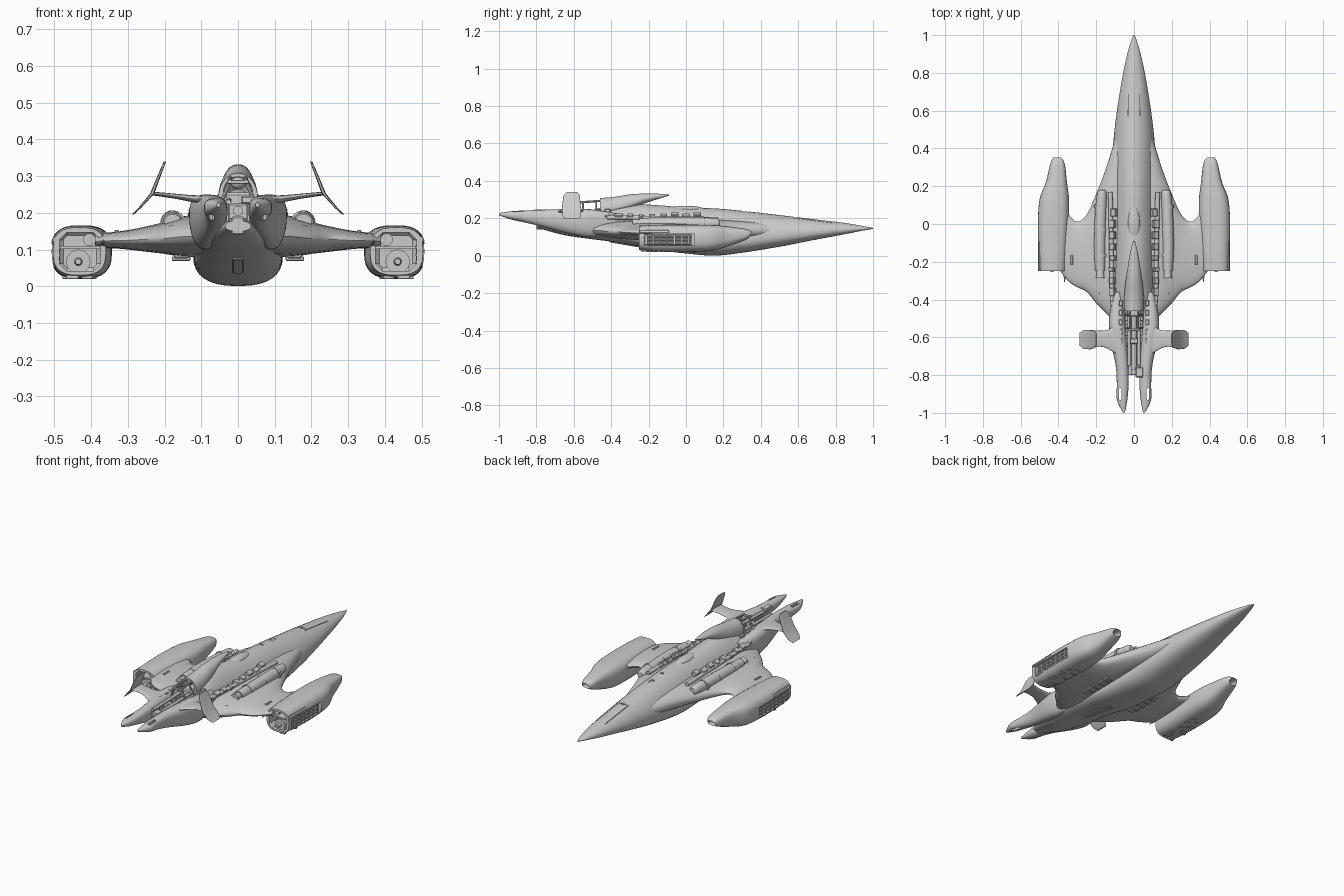
import bpy, bmesh, math, random
from mathutils import Vector, Matrix

if "Cube" in bpy.data.objects:
    bpy.data.objects.remove(bpy.data.objects["Cube"])

random.seed(4)
cutters = []


def make(name, bm, mirror=False):
    bmesh.ops.recalc_face_normals(bm, faces=bm.faces)
    me = bpy.data.meshes.new(name)
    bm.to_mesh(me)
    bm.free()
    ob = bpy.data.objects.new(name, me)
    bpy.context.collection.objects.link(ob)
    if mirror:
        ob.modifiers.new("mirror", 'MIRROR').use_mirror_merge = False
    return ob


def ring(c, half, up, dn, axis='y', eu=2.0, ed=2.0, n=32):
    """Superellipse section with separate upper and lower height."""
    pts = []
    for i in range(n):
        a = 2 * math.pi * i / n
        ca, sa = math.cos(a), math.sin(a)
        p = 2 / (eu if sa >= 0 else ed)
        u = half * math.copysign(abs(ca) ** p, ca)
        v = (up if sa >= 0 else dn) * math.copysign(abs(sa) ** p, sa)
        off = {'y': (u, 0, v), 'x': (0, u, v), 'z': (v, u, 0)}[axis]
        pts.append(Vector(c) + Vector(off))
    return pts


def smooth(st, k=5):
    """Catmull-Rom resampling of a station list."""
    out = []
    for i in range(len(st) - 1):
        a, b, c, d = st[max(i - 1, 0)], st[i], st[i + 1], st[min(i + 2, len(st) - 1)]
        for j in range(k):
            t = j / k
            out.append([0.5 * (2 * q + (r - p) * t + (2 * p - 5 * q + 4 * r - s) * t * t
                               + (3 * q - p - 3 * r + s) * t ** 3) for p, q, r, s in zip(a, b, c, d)])
    return out + [list(st[-1])]


def loft(name, rings, mirror=False):
    bm = bmesh.new()
    vs = [[bm.verts.new(p) for p in r] for r in rings]
    n = len(vs[0])
    for a, b in zip(vs, vs[1:]):
        for i in range(n):
            bm.faces.new((a[i], a[(i + 1) % n], b[(i + 1) % n], b[i]))
    bm.faces.new(vs[0])
    bm.faces.new(vs[-1])
    return make(name, bm, mirror)


def body(name, stations, mirror=False, eu=2.0, ed=2.0):
    """Stations are y, centre x, half width, mid z, top z, bottom z."""
    return loft(name, [ring((cx, y, zm), abs(h), zt - zm, zm - zb, 'y', eu, ed)
                       for y, cx, h, zm, zt, zb in smooth(stations)], mirror)


def box(name, c, s, mirror=False, rot=(0, 0, 0), bevel=0.0):
    bm = bmesh.new()
    bmesh.ops.create_cube(bm, size=1)
    bmesh.ops.scale(bm, vec=s, verts=bm.verts)
    if bevel:
        bmesh.ops.bevel(bm, geom=bm.edges[:], offset=bevel, segments=1, affect='EDGES')
    for ang, ax in zip(rot, 'XYZ'):
        bmesh.ops.rotate(bm, matrix=Matrix.Rotation(ang, 3, ax), verts=bm.verts)
    bmesh.ops.translate(bm, vec=c, verts=bm.verts)
    return make(name, bm, mirror)


def tube(name, p, q, r1, r2=None, mirror=False, n=20):
    p, q = Vector(p), Vector(q)
    bm = bmesh.new()
    bmesh.ops.create_cone(bm, cap_ends=True, segments=n, radius1=r1, radius2=r1 if r2 is None else r2,
                          depth=(q - p).length)
    m = Matrix.Translation((p + q) / 2) @ Vector((0, 0, 1)).rotation_difference(q - p).to_matrix().to_4x4()
    bmesh.ops.transform(bm, matrix=m, verts=bm.verts)
    return make(name, bm, mirror)


def ball(name, c, s, mirror=False):
    bm = bmesh.new()
    bmesh.ops.create_uvsphere(bm, u_segments=24, v_segments=14, radius=1)
    bmesh.ops.scale(bm, vec=s, verts=bm.verts)
    bmesh.ops.translate(bm, vec=c, verts=bm.verts)
    return make(name, bm, mirror)


def cut(ob, cutter):
    cutter.hide_render = True
    cutters.append(cutter)
    m = ob.modifiers.new("cut", 'BOOLEAN')
    m.operation, m.solver, m.object = 'DIFFERENCE', 'EXACT', cutter
    while ob.modifiers[0].type == 'BOOLEAN' and ob.modifiers[-1].type == 'MIRROR':
        ob.modifiers.move(len(ob.modifiers) - 1, 0)
    i = next((k for k, x in enumerate(ob.modifiers) if x.type == 'MIRROR'), None)
    if i is not None:  # cut one side first, then mirror
        ob.modifiers.move(i, len(ob.modifiers) - 1)


# main hull: needle nose, deep belly, tapering tail
hull = body("hull", [
    (1.0, 0, .003, .146, .149, .143), (.95, 0, .022, .145, .158, .135), (.85, 0, .047, .14, .175, .115),
    (.7, 0, .075, .13, .193, .087), (.5, 0, .103, .11, .217, .048), (.3, 0, .118, .09, .24, .016),
    (.15, 0, .122, .085, .253, .0005), (0, 0, .122, .085, .258, .012), (-.15, 0, .12, .09, .27, .03),
    (-.3, 0, .115, .12, .275, .058), (-.42, 0, .115, .14, .25, .078), (-.5, 0, .11, .15, .2, .088),
    (-.65, 0, .085, .155, .185, .11), (-.8, 0, .035, .165, .18, .15)], eu=1.8, ed=2.5)
# recessed hatches along the spine
for y, w, l, z in ((.585, .045, .012, .209), (.32, .022, .035, .24), (.22, .018, .012, .249)):
    cut(hull, box("hatch_cutter", (0, y, z), (w, l, .014)))
for s in (-1, 1):
    cut(hull, box("spine_groove_cutter", (s * .03, .68, .19), (.003, .22, .02), rot=(-.11, 0, 0)))

# wing with broad root strake, drooping to the nacelle
wing_st = [(.06, .56, -.54, .14, .19, .085), (.1, .45, -.52, .135, .195, .08), (.15, .29, -.47, .135, .19, .08),
           (.2, .16, -.42, .13, .175, .088), (.25, .05, -.36, .128, .163, .094), (.3, .012, -.335, .125, .153, .1),
           (.345, .05, -.305, .124, .147, .103), (.39, .12, -.25, .122, .145, .1)]
loft("wing", [ring((x, (y0 + y1) / 2, zm), (y0 - y1) / 2, zt - zm, zm - zb, 'x', 2.2, 2.2)
              for x, y0, y1, zm, zt, zb in smooth(wing_st, 4)], True)
box("wing_vent", (.33, -.19, .149), (.012, .05, .008), True, bevel=.002)
tube("wing_spike", (.365, -.24, .12), (.368, -.31, .12), .012, .001, True, 10)
for i in range(5):
    box("wing_root_block", (.175 + .02 * i, -.37 + .026 * i, .15 - .004 * i), (.018, .03, .03),
        True, (0, 0, -.7), .003)

# engine nacelle with front intake, hollow rear and side recess
nac = body("nacelle", [
    (.352, .407, .02, .118, .128, .108), (.32, .405, .038, .113, .143, .085), (.22, .411, .056, .105, .157, .048),
    (.13, .422, .078, .097, .164, .026), (.0, .427, .082, .095, .166, .02), (-.15, .43, .077, .095, .165, .021),
    (-.25, .432, .072, .095, .16, .03)], True, 2.8, 2.8)
cut(nac, ball("intake_cutter", (.407, .35, .108), (.026, .075, .016)))
cut(nac, box("rear_cutter", (.43, -.25, .094), (.112, .26, .105), bevel=.02))
cut(nac, box("side_cutter", (.515, -.09, .085), (.05, .27, .06)))
box("nacelle_floor", (.43, -.125, .095), (.09, .012, .1), True)
tube("thruster", (.435, -.12, .067), (.435, -.235, .067), .026, .033, True)
tube("thruster_core", (.435, -.2, .067), (.435, -.255, .067), .016, .008, True)
box("nacelle_divider", (.43, -.17, .105), (.112, .12, .008), True)
tube("upper_exhaust", (.405, -.12, .127), (.405, -.22, .127), .014, .017, True, 14)
for z in (.066, .086, .106):
    tube("side_pipe", (.492, .03, z), (.492, -.235, z), .0085, None, True, 10)
for i in range(7):
    box("side_clamp", (.494, .015 - .038 * i, .085), (.018, .01 + .008 * random.random(), .056), True, bevel=.002)
box("outer_plate", (.5, -.17, .128), (.012, .16, .018), True, (0, -.4, 0), .003)
for i in range(12):
    box("nacelle_underside_block", (.395 + .07 * random.random(), -.23 + .022 * i, .025),
        (.02 + .02 * random.random(), .018, .012), True, bevel=.002)

# engine tubes lying along the wing roots
body("root_tube", [(.18, .168, .016, .172, .19, .15), (.16, .17, .026, .172, .2, .15), (.05, .176, .031, .172, .206, .14),
                   (-.12, .18, .031, .172, .206, .14), (-.25, .178, .027, .172, .2, .15)], True)
tube("root_tube_nozzle", (.178, -.24, .174), (.178, -.285, .174), .019, .023, True)
for y in (.1, -.02, -.16):
    tube("root_tube_band", (.177, y, .172), (.177, y - .015, .172), .0345, None, True, 24)
tube("inner_conduit", (.125, .17, .195), (.115, -.42, .205), .012, None, True, 12)
for i in range(9):
    box("shoulder_block", (.105 + .015 * random.random(), .06 - .06 * i, .205 + .01 * random.random()),
        (.03, .02 + .025 * random.random(), .025), True, (0, .5, 0), .003)

# canopy and dorsal pod with open rear
ball("canopy", (0, .0, .245), (.032, .1, .022))
pod = body("dorsal_pod", [
    (-.09, 0, .004, .324, .327, .321), (-.14, 0, .018, .318, .331, .306), (-.22, 0, .032, .305, .332, .28),
    (-.3, 0, .044, .275, .328, .25), (-.38, 0, .052, .255, .315, .23), (-.46, 0, .054, .24, .308, .19)])
cut(pod, ball("pod_cutter", (0, -.47, .258), (.04, .1, .04)))
ball("turret_ball", (0, -.43, .283), (.02, .024, .02))
box("turret_block", (0, -.44, .225), (.075, .1, .06), bevel=.006)
for y in (-.48, -.55):
    tube("pod_strut", (.045, y, .23), (.02, y, .29), .005, None, True, 8)
tube("pod_rail", (.02, -.42, .296), (.022, -.57, .285), .006, None, True, 10)
box("rail_crossbar", (0, -.56, .284), (.06, .012, .012), bevel=.002)

# tail booms with slotted tips
boom = body("tail_boom", [
    (-.36, .085, .025, .18, .225, .12), (-.5, .09, .042, .195, .246, .1), (-.6, .083, .044, .2, .25, .112),
    (-.75, .063, .034, .203, .246, .15), (-.85, .06, .031, .21, .242, .175), (-.93, .063, .028, .215, .238, .192),
    (-.999, .053, .005, .222, .228, .216)], True, 2.4, 2.2)
cut(boom, box("boom_slot_cutter", (.073, -.9, .21), (.014, .065, .12), bevel=.004))

# machinery in the channel between the booms
tube("centre_barrel", (0, -.45, .205), (0, -.77, .205), .014, None, False, 16)
tube("twin_barrel", (.026, -.47, .235), (.026, -.75, .228), .008, None, True, 12)
box("barrel_rest", (0, -.62, .2), (.075, .03, .05), bevel=.004)
box("barrel_foot", (0, -.77, .165), (.035, .06, .05), bevel=.004)
box("sensor_block", (.028, -.785, .235), (.04, .055, .022), bevel=.004)
for i in range(7):
    box("channel_block", (.036, -.5 - .04 * i, .2), (.026, .018 + .012 * random.random(), .05), True, bevel=.003)
for i in range(5):
    box("boom_top_block", (.07, -.42 - .05 * i, .24), (.02, .03, .018), True, bevel=.003)

# tailplane and canted end fins
loft("tailplane", [ring((x, (a + b) / 2, z), (a - b) / 2, t, t, 'x', 2.2, 2.2) for x, a, b, z, t in smooth([
    (.08, -.49, -.7, .233, .014), (.12, -.55, -.672, .238, .01), (.17, -.565, -.65, .245, .007),
    (.236, -.56, -.655, .253, .005)], 4)], True)
loft("end_fin", [ring((x, (a + b) / 2, z), (a - b) / 2, t, t, 'z', 4, 4) for x, z, a, b, t in (
    (.199, .34, -.58, -.638, .003), (.206, .323, -.568, -.655, .004), (.234, .252, -.562, -.664, .006),
    (.268, .213, -.562, -.66, .004), (.286, .196, -.575, -.645, .003))], True)

# belly panels and vents
box("belly_vent", (.155, -.12, .082), (.04, .2, .014), True, bevel=.004)
for i in range(4):
    box("belly_rib", (.155, -.04 - .045 * i, .075), (.05, .012, .012), True, bevel=.002)
box("belly_keel_strip", (0, -.3, .06), (.03, .22, .014), rot=(-.17, 0, 0), bevel=.003)

# bake modifiers, drop cutters, shade
dg = bpy.context.evaluated_depsgraph_get()
parts = [o for o in bpy.context.scene.objects if o not in cutters]
baked = [(o, bpy.data.meshes.new_from_object(o.evaluated_get(dg))) for o in parts]
for o, me in baked:
    o.modifiers.clear()
    o.data = me
    o.select_set(True)
for c in cutters:
    bpy.data.objects.remove(c)
bpy.context.view_layer.objects.active = hull
bpy.ops.object.shade_smooth_by_angle(angle=math.radians(35))
